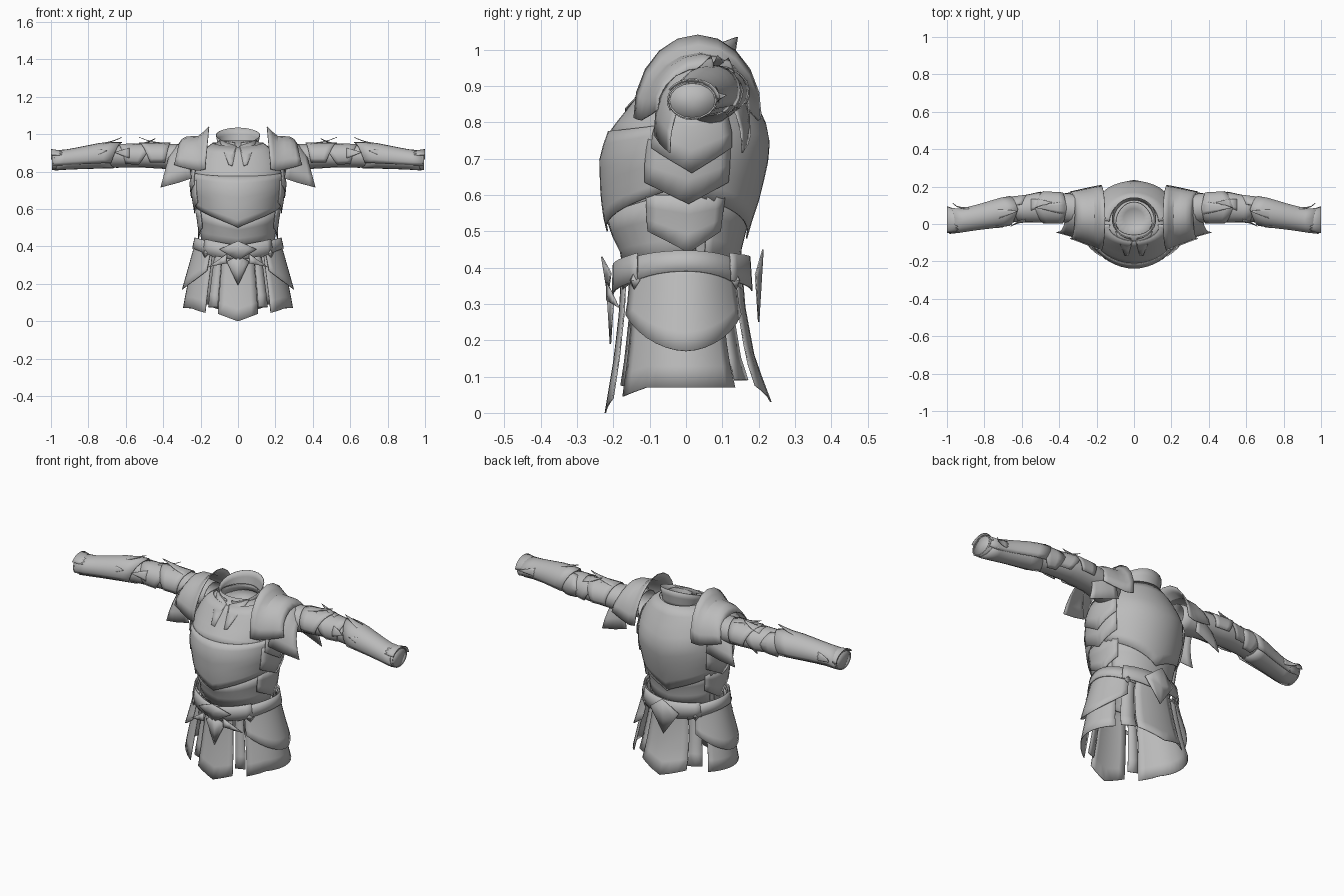
import bpy, bmesh, math
from math import sin, cos, pi, radians

cube = bpy.data.objects.get("Cube")
if cube:
    bpy.data.objects.remove(cube, do_unlink=True)

steel = bpy.data.materials.new("steel grey")
steel.use_nodes = True
steel.diffuse_color = (0.5, 0.5, 0.5, 1)
steel.node_tree.nodes["Principled BSDF"].inputs["Base Color"].default_value = (0.5, 0.5, 0.5, 1)


def sample(rows, t):
    """Interpolate a table whose first column is the key."""
    if t <= rows[0][0]:
        return rows[0][1:]
    for a, b in zip(rows, rows[1:]):
        if t <= b[0]:
            k = (t - a[0]) / (b[0] - a[0])
            return [p + (q - p) * k for p, q in zip(a[1:], b[1:])]
    return rows[-1][1:]


def mix(a, b, t):
    return a + (b - a) * t


def patch(name, f, nu, nv, thick=0.004, angle=28):
    """Grid surface f(u, v) with a little plate thickness."""
    bm = bmesh.new()
    grid = [[bm.verts.new(f(i / nu, j / nv)) for j in range(nv + 1)] for i in range(nu + 1)]
    for i in range(nu):
        for j in range(nv):
            bm.faces.new((grid[i][j], grid[i + 1][j], grid[i + 1][j + 1], grid[i][j + 1]))
    bmesh.ops.remove_doubles(bm, verts=bm.verts, dist=0.0005)
    bmesh.ops.recalc_face_normals(bm, faces=bm.faces)
    mesh = bpy.data.meshes.new(name)
    bm.to_mesh(mesh)
    bm.free()
    mesh.materials.append(steel)
    ob = bpy.data.objects.new(name, mesh)
    bpy.context.collection.objects.link(ob)
    solid = ob.modifiers.new("plate", "SOLIDIFY")
    solid.thickness, solid.offset = thick, 0
    bpy.ops.object.select_all(action="DESELECT")
    ob.select_set(True)
    bpy.context.view_layer.objects.active = ob
    bpy.ops.object.shade_smooth_by_angle(angle=radians(angle))
    return ob


# Height, half width, front depth, back depth
TORSO = [(.36, .205, .17, .15), (.45, .198, .185, .155), (.51, .205, .218, .17), (.60, .225, .23, .20),
         (.70, .245, .233, .222), (.77, .245, .213, .226), (.83, .235, .165, .20),
         (.90, .20, .115, .165), (.95, .14, .08, .14), (.965, .105, .066, .125)]
SKIRT = [(.0, .305, .222, .245), (.15, .278, .197, .188), (.30, .245, .18, .16), (.45, .212, .178, .15)]


def around(rows, a, z, off=0.0):
    """Point on a body section; angle 0 is front, 90 is the model's left."""
    w, front, back = sample(rows, z)
    s, c = sin(radians(a)), cos(radians(a))
    depth = front if c > 0 else back
    return ((w + off) * s, -(depth + off) * c, z)


def band(name, rows, a0, a1, low, high, off, nu, nv, flare=0.0):
    def f(u, v):
        return around(rows, mix(a0, a1, u), mix(low(u), high(u), v), off + flare * (1 - v))
    return patch(name, f, nu, nv)


def const(z):
    return lambda u: z


def vee(mid, side, power=1.0):
    return lambda u: mix(mid, side, abs(2 * u - 1) ** power)


# Torso plates
band("torso_lining", TORSO, 0, 360, const(.38), const(.965), -.008, 32, 10)
band("waist_plate", TORSO, -100, 100, vee(.40, .42), vee(.53, .62), -.004, 20, 3)
band("breastplate", TORSO, -84, 84, vee(.50, .62, .9), vee(.775, .80, 2), .004, 20, 7)
band("upper_chest", TORSO, -88, 88, vee(.765, .74), vee(.93, .955), 0, 18, 5)
band("backplate", TORSO, 96, 264, vee(.48, .60, .8), const(.955), .004, 20, 9)
band("lower_backplate", TORSO, 110, 250, vee(.40, .42), vee(.55, .60), -.004, 18, 3)


# Collar, tall behind and open at the throat
def collar(u, v):
    a = radians(mix(8, 352, u))
    back = (1 - cos(a)) / 2
    r = mix(.10, .117, v)
    return (r * sin(a), .03 - r * cos(a) * .95, mix(mix(.90, .93, back), mix(.955, 1.035, back), v))


patch("collar", collar, 24, 3)
# Hollow lining that closes the neck
patch("neck_lining", lambda u, v: (
    .112 * v * sin(2 * pi * u), .03 - .106 * v * cos(2 * pi * u), mix(.88, .925, v)), 20, 2)

for s, side in ((1, "left"), (-1, "right")):
    # Folded collar points on the throat
    patch(side + "_collar_flap", lambda u, v: (
        s * mix(mix(.008, .10, u), mix(.03, .05, u), v),
        mix(mix(-.09, -.04, u), -.166, v), mix(mix(.935, .97, u), mix(.83, .838, u), v)), 2, 3)

    # Side plates beneath the arm, with pointed lower edges
    for name, low, high in (("lower", .44, .60), ("upper", .575, .78)):
        band(f"{side}_{name}_flank_plate", TORSO, s * 62, s * 122, vee(low, low + .06),
             const(high), .003, 8, 3, .009)

    # Belt around the hip, with studs where the sections meet
    band(side + "_belt", SKIRT, s * 28, s * 152, vee(.39, .34, 2), vee(.447, .415, 2), .018, 16, 2)
    for a, where in ((44, "front"), (142, "back")):
        def stud(u, v):
            turn = 2 * pi * u
            return around(SKIRT, s * (a + 6 * (1 - v) * cos(turn)),
                          .365 + .025 * (1 - v) * sin(turn), .018 + .012 * v)
        patch(f"{side}_{where}_belt_stud", stud, 4, 1, .003)

# Sloping belt fronts that meet at the buckles
band("front_belt", SKIRT, -48, 48, vee(.325, .365), vee(.405, .44), .022, 12, 2)
band("back_belt", SKIRT, 134, 226, vee(.335, .365), vee(.43, .44), .024, 12, 2)


# Buckle plates: half width, heights at the centre and tips, depth
def pointed(name, w, low, high, tip, y_low, y_high):
    def f(u, v):
        k = abs(2 * u - 1)
        z = mix(mix(low, tip, k), mix(high, tip, k), v)
        y = mix(y_low, y_high, (z - low) / (high - low))
        return ((2 * u - 1) * w, y * (1 - .08 * k), z)
    return patch(name, f, 4, 2)


pointed("buckle_diamond", .10, .325, .43, .385, -.215, -.232)
pointed("buckle_drop", .06, .19, .35, .32, -.208, -.218)
pointed("back_buckle", .09, .25, .45, .38, .20, .212)
for s, side in ((1, "left"), (-1, "right")):
    patch(side + "_buckle_scroll", lambda u, v: (
        s * mix(.06, .16, u), mix(-.218, -.185, u),
        mix(.33, .29, u) + mix(-.02, .03, v) * (1 - u)), 3, 1)

# Skirt panels
band("front_skirt_panel", SKIRT, -21, 21, vee(.0, .04), const(.40), 0, 6, 6)
band("back_skirt_panel", SKIRT, 152, 208, vee(.03, .075), const(.42), 0, 6, 6)
for s, side in ((1, "left"), (-1, "right")):
    band(side + "_front_inner_strip", SKIRT, s * 23, s * 35, const(.075), const(.40), -.015, 2, 5)
    band(side + "_back_inner_strip", SKIRT, s * 134, s * 152, const(.09), const(.40), -.018, 2, 5)
    band(side + "_hip_skirt", SKIRT, s * 36, s * 128, lambda u: .045 + .025 * min(1, u * 4),
         const(.42), 0, 12, 6)
    band(side + "_hip_tasset", SKIRT, s * 37, s * 143, vee(.17, .27, 1.8), const(.43), .008, 14, 5, .016)

# Arm stations: x, centre y, centre z, half depth, half height
ARM = [(.20, .06, .87, .085, .08), (.35, .085, .88, .08, .07), (.50, .09, .882, .075, .063),
       (.62, .078, .883, .066, .062), (.72, .06, .883, .068, .064), (.85, .033, .87, .06, .055),
       (.95, .014, .86, .06, .049), (1.0, .018, .86, .07, .054)]


def on_arm(s, a, x, off):
    cy, cz, ry, rz = sample(ARM, x)
    a = radians(a)
    return (s * x, cy - (ry + off) * sin(a), cz + (rz + off) * cos(a))


def arm_plate(name, s, a0, a1, start, end, off, nu, nv, flare=0.0):
    def f(u, v):
        return on_arm(s, mix(a0, a1, u), mix(start(u), end(u), v), off + flare * v)
    return patch(name, f, nu, nv)


# Shoulder stations: t, top x, top z, rim x, rim z, half depth, centre y
UPPER = [(0, .155, 1.04, .175, .82, .175, .032), (.3, .205, .99, .215, .81, .163, .037),
         (.75, .29, .985, .305, .83, .135, .045), (1, .315, .95, .34, .84, .125, .047)]
LOWER = [(0, .285, .965, .25, .78, .132, .045), (.5, .325, .94, .325, .755, .12, .05),
         (1, .365, .895, .41, .73, .10, .055)]


def shoulder(name, s, rows, spread):
    def f(u, v):
        xt, zt, xr, zr, r, cy = sample(rows, v)
        a = (2 * u - 1) * radians(spread)
        return (s * mix(xr, xt, cos(a)), cy + r * sin(a), mix(zr, zt, max(cos(a), -.2)))
    return patch(name, f, 10, 6)


for s, side in ((1, "left"), (-1, "right")):
    # Sleeve, capped at the wrist
    patch(side + "_sleeve", lambda u, v: on_arm(s, 360 * u, mix(.20, .995, v), -.004), 16, 16)
    patch(side + "_cuff_cap", lambda u, v: (
        s * .99, .018 - .066 * v * sin(2 * pi * u), .86 + .05 * v * cos(2 * pi * u)), 14, 1)
    shoulder(side + "_upper_pauldron", s, UPPER, 92)
    shoulder(side + "_lower_pauldron", s, LOWER, 95)
    # Armpit guard
    band(side + "_armpit_guard", TORSO, s * 66, s * 122, vee(.66, .73), const(.85), .012, 8, 3)
    # Upper arm plates ending in points
    arm_plate(side + "_upper_arm_plate", s, -115, 115, vee(.36, .39), vee(.53, .47), .003, 14, 4, .006)
    arm_plate(side + "_elbow_plate", s, -130, 130, vee(.64, .60), vee(.43, .53), .001, 14, 4, .005)
    arm_plate(side + "_elbow_guard", s, -150, -20, vee(.57, .60), vee(.70, .65), .003, 8, 3, .006)
    # Forearm plates
    arm_plate(side + "_forearm_plate", s, -120, 120, vee(.97, .99), vee(.62, .68), .001, 14, 6, .01)
    arm_plate(side + "_forearm_underplate", s, 95, 265, vee(.98, .96), vee(.66, .70), 0, 10, 5)
    arm_plate(side + "_wrist_guard", s, -85, 60, vee(.90, .93), const(1.0), .001, 10, 2, .004)
    # Pointed fins along the arm
    for name, a, x0, x1, rise in (("top_upper_arm", 0, .37, .53, .035), ("elbow", -15, .55, .44, .03),
                                  ("forearm", 5, .76, .62, .035), ("front_forearm", 70, .80, .70, .015),
                                  ("front_elbow", 75, .58, .66, .015), ("back_wrist", -80, .88, .97, .03)):
        patch(f"{side}_{name}_fin", lambda u, v: on_arm(
            s, a + (u - .5) * 50 * (1 - v), mix(x0, x1, v), .004 + rise * v * v), 4, 4, .003)
